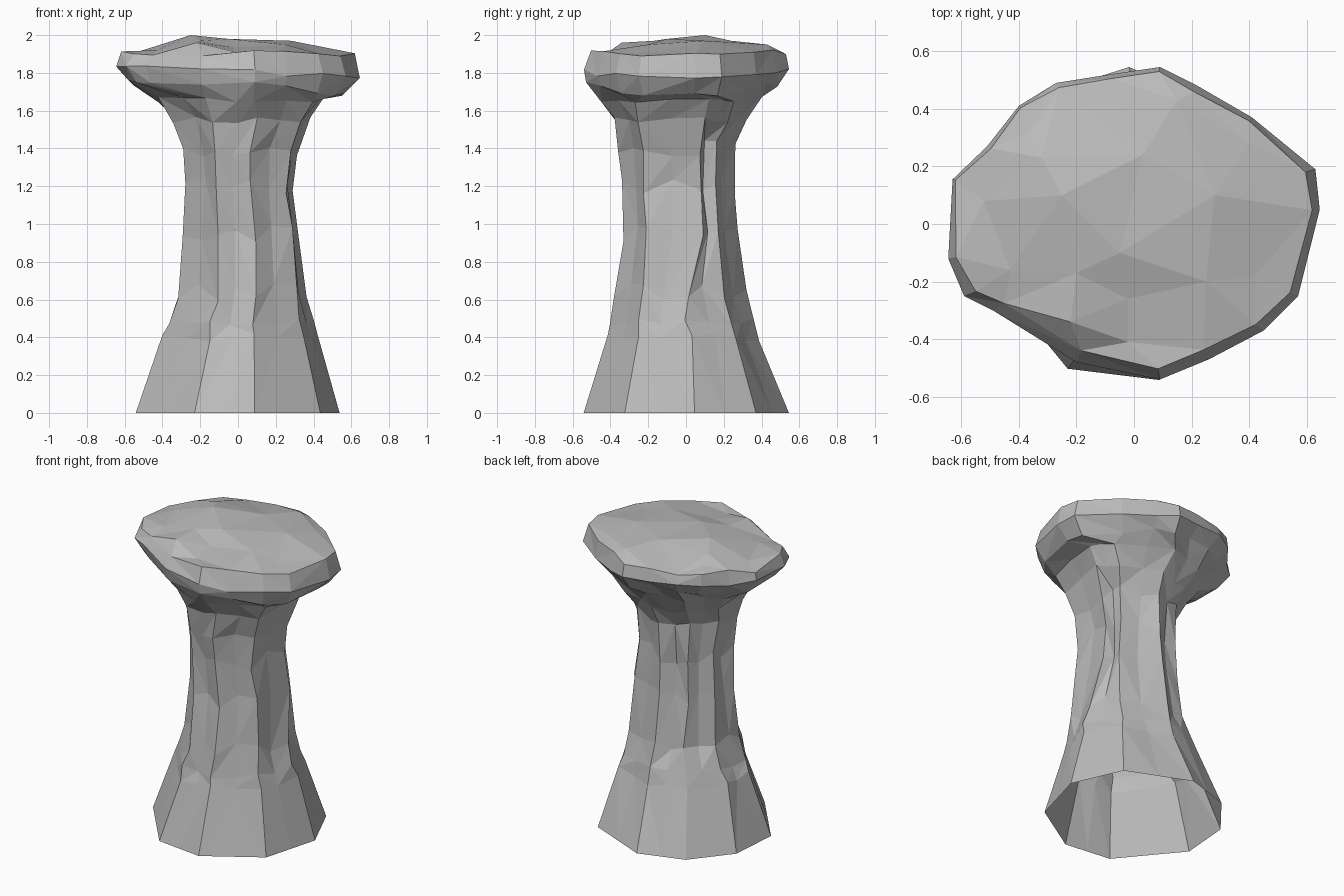
import bpy
import bmesh
import random
from math import cos, sin, radians
from mathutils import Vector
from mathutils.geometry import delaunay_2d_cdt

random.seed(11)

# Directions of the nine ribs in degrees; one groove lies between each pair
RIBS = [-80, -36, 5, 43, 91, 124, 158, 193, 246]
COLUMNS = 2 * len(RIBS)

# Shaft sections: height, left, right, front and back reach,
# groove factor relative to a flat side
SHAFT = [
    (0.0, -.555, .54, -.55, .545, 1.0),
    (.40, -.41, .43, -.42, .39, 1.0),
    (.48, -.38, .405, -.405, .36, .99),
    (.64, -.325, .37, -.385, .32, .96),
    (.95, -.30, .345, -.34, .27, .93),
    (1.2, -.285, .315, -.345, .255, .93),
    (1.4, -.30, .335, -.36, .26, .95),
    (1.55, -.355, .41, -.385, .32, .98),
    (1.66, -.43, .48, -.45, .40, 1.02),
]

# Grooves that are hollowed out further: column, lowest and highest section
HOLLOWS = {17: (.45, 1.0), 5: (.6, 1.5)}

# The left rib leans towards the back above this height, by this angle
LEANING_RIB, LEAN_HEIGHT, LEAN = 2, .8, 17

# Cap outline in plan, one point per column
RIM = [(.09, -.54), (.26, -.47), (.45, -.37), (.57, -.25), (.645, .05), (.63, .19),
       (.41, .37), (.22, .48), (.09, .545), (-.08, .52), (-.27, .49), (-.4, .41),
       (-.51, .27), (-.63, .155), (-.645, -.12), (-.59, -.25), (-.49, -.3), (-.2, -.48)]

# Cap layers: height, scale of the outline, added scale at the front, drop on the left side
CAP = [(1.75, .87, .11, .06), (1.825, 1.0, 0, .06), (1.905, .965, -.05, 0)]

# Bumps on the top of the cap
BUMPS = [(-.25, .1, 2.0), (-.2, -.17, 1.97), (-.05, -.1, 1.98), (.25, -.2, 1.95),
         (-.02, -.26, 1.935), (-.22, -.34, 1.96), (.28, .1, 1.97), (.03, .24, 1.97),
         (.4, .28, 1.93), (.15, .43, 1.95), (-.32, .23, 1.97), (-.36, .32, 1.93),
         (-.43, -.16, 1.92), (-.02, -.41, 1.91), (.42, -.18, 1.91), (-.52, .08, 1.915)]


def wobble(amount):
    return random.uniform(-amount, amount)


def shaft_columns(z):
    """Angle and flat-side reach of every rib and groove at this height."""
    ribs = list(RIBS)
    if z > LEAN_HEIGHT:
        ribs[LEANING_RIB] += LEAN
    columns = []
    for rib, following in zip(ribs, ribs[1:] + [ribs[0] + 360]):
        half_gap = (following - rib) / 2
        columns.append((radians(rib), 1.0))
        columns.append((radians(rib + half_gap), cos(radians(half_gap))))
    return columns


def shaft_ring(bm, section):
    """One ribbed ring of the shaft; the bottom ring stays flat and exact."""
    z, left, right, front, back, groove = section
    middle = Vector(((left + right) / 2, (front + back) / 2))
    ring = []
    for i, (angle, reach) in enumerate(shaft_columns(z)):
        if i % 2:
            reach *= groove
        low, high = HOLLOWS.get(i, (9, 9))
        if low < z < high:
            reach -= .06
        lift = 0.0
        if z > 0:
            reach += wobble(.025 if i % 2 else .012)
            angle += wobble(.05)
            lift = wobble(.05 if .6 < z < 1.5 else .02)
        x = middle.x + (right - left) / 2 * reach * cos(angle)
        y = middle.y + (back - front) / 2 * reach * sin(angle)
        ring.append(bm.verts.new((x, y, z + lift)))
    return ring


def cap_ring(bm, z, scale, front_scale, drop):
    """One ring of the cap, following its irregular outline."""
    ring = []
    for x, y in RIM:
        size = scale + front_scale * max(0, -y / .54)
        if scale < 1:
            size += wobble(.02)
        height = z - drop * max(0, x / .645) + wobble(.018)
        ring.append(bm.verts.new((x * size, y * size, height)))
    return ring


def bridge(bm, lower, upper):
    """Join two rings with triangles whose diagonals vary."""
    for i in range(COLUMNS):
        j = (i + 1) % COLUMNS
        a, b, c, d = lower[i], lower[j], upper[j], upper[i]
        if random.random() < .5:
            triangles = ((a, b, c), (a, c, d))
        else:
            triangles = ((a, b, d), (b, c, d))
        for triangle in triangles:
            bm.faces.new(triangle)


def close_top(bm, ring):
    """Fill the top of the cap across its bumps."""
    verts = ring + [bm.verts.new(p) for p in BUMPS]
    flat = [v.co.to_2d() for v in verts]
    border = [(i, (i + 1) % COLUMNS) for i in range(COLUMNS)]
    result = delaunay_2d_cdt(flat, border, [list(range(COLUMNS))], 1, 1e-5)
    source = [verts[ids[0]] for ids in result[3]]
    for face in result[2]:
        bm.faces.new([source[i] for i in face])


old = bpy.data.objects.get("Cube")
if old:
    bpy.data.objects.remove(old, do_unlink=True)

# Stone material
stone = bpy.data.materials.new("grey stone")
stone.use_nodes = True
grey = (.5, .5, .5, 1)
stone.diffuse_color = grey
stone.node_tree.nodes["Principled BSDF"].inputs["Base Color"].default_value = grey

# Rock pillar: hollow underneath, ribbed shaft and flared cap in one skin
bm = bmesh.new()
rings = [shaft_ring(bm, s) for s in SHAFT] + [cap_ring(bm, *layer) for layer in CAP]
for lower, upper in zip(rings, rings[1:]):
    bridge(bm, lower, upper)
close_top(bm, rings[-1])
bmesh.ops.recalc_face_normals(bm, faces=bm.faces)

mesh = bpy.data.meshes.new("rock_pillar")
bm.to_mesh(mesh)
bm.free()
mesh.materials.append(stone)
pillar = bpy.data.objects.new("rock_pillar", mesh)
bpy.context.collection.objects.link(pillar)
